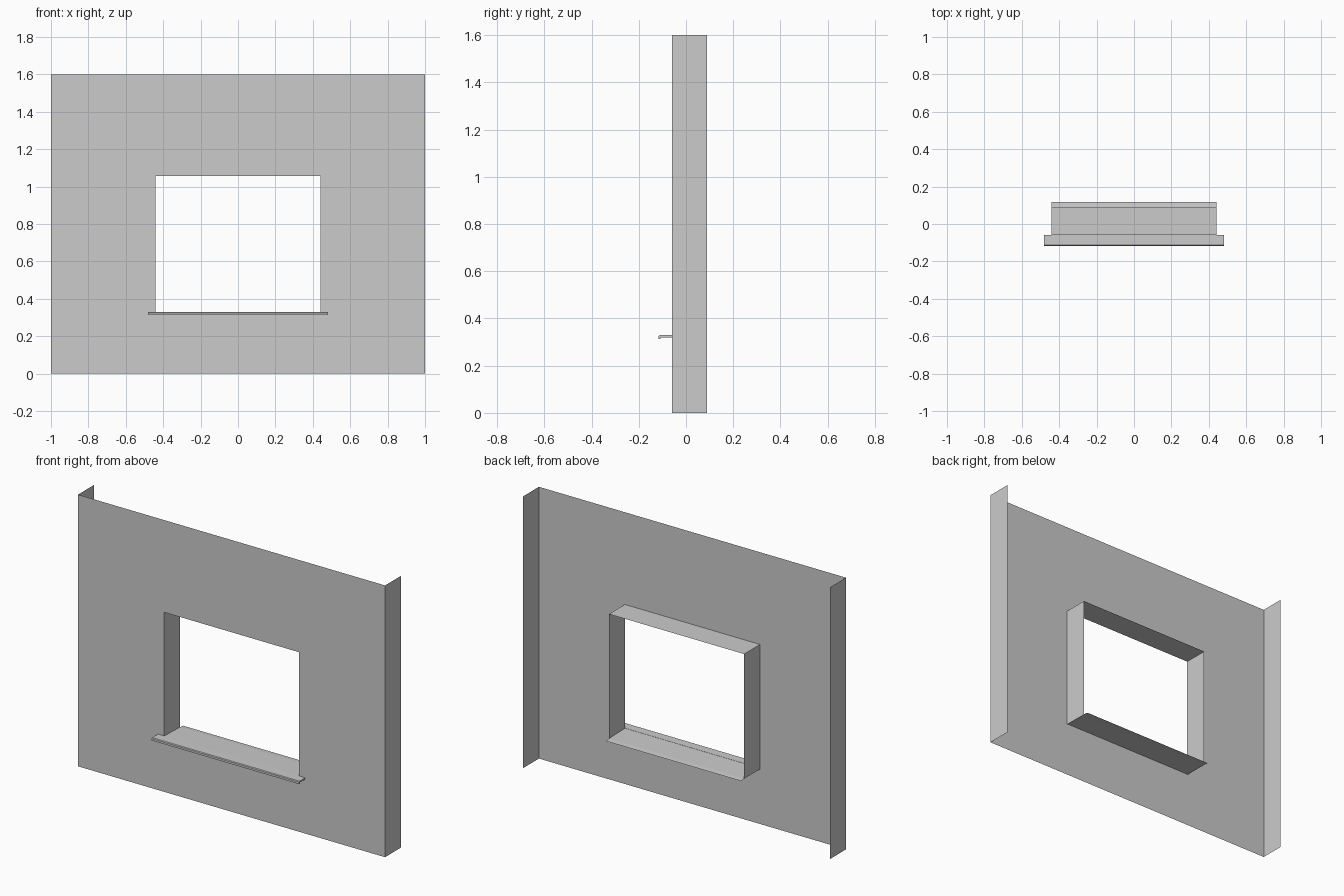
import bpy

if "Cube" in bpy.data.objects:
    bpy.data.objects.remove(bpy.data.objects["Cube"])

X, H = 1.0, 1.6            # wall half width, height
YF, YB = -0.06, 0.088      # front face, rear edge of returns
W, Z0, Z1 = 0.44, 0.323, 1.057  # window opening


def mesh(name, verts, faces):
    me = bpy.data.meshes.new(name)
    me.from_pydata(verts, [], faces)
    me.update()
    ob = bpy.data.objects.new(name, me)
    bpy.context.collection.objects.link(ob)
    return ob


def strip(name, pts, closed=False):
    """Sweep an (x, z) path from the front plane to the rear edge."""
    n = len(pts)
    verts = [(x, y, z) for y in (YF, YB) for x, z in pts]
    faces = [(i, (i + 1) % n, n + (i + 1) % n, n + i)
             for i in range(n if closed else n - 1)]
    return mesh(name, verts, faces)


def extrude_x(name, profile, half, solid):
    """Extrude a (y, z) profile along x, capped when solid."""
    n = len(profile)
    verts = [(x, y, z) for x in (-half, half) for y, z in profile]
    faces = [(i, (i + 1) % n, n + (i + 1) % n, n + i)
             for i in range(n if solid else n - 1)]
    if solid:
        faces += [tuple(reversed(range(n))), tuple(range(n, 2 * n))]
    return mesh(name, verts, faces)


# Wall sheet with a window hole
outer = [(-X, 0), (X, 0), (X, H), (-X, H)]
inner = [(-W, Z0), (W, Z0), (W, Z1), (-W, Z1)]
mesh("wall_face", [(x, YF, z) for x, z in outer + inner],
     [(i, (i + 1) % 4, 4 + (i + 1) % 4, 4 + i) for i in range(4)])

# Open side returns
strip("right_return", [(X, 0), (X, H)])
strip("left_return", [(-X, H), (-X, 0)])

# Window jambs and head
strip("window_reveal", [(-W, Z0), (-W, Z1), (W, Z1), (W, Z0)])

# Sill sheet through the opening, projecting behind the wall
extrude_x("sill_sheet", [(0.118, 0.321), (YB, 0.324), (YF, 0.328)], W, False)

# Projecting sill nose with a drip lip and wider ends
extrude_x("sill_nose", [(YF, 0.329), (-0.113, 0.329), (-0.117, 0.325),
                        (-0.117, 0.313), (-0.109, 0.313), (-0.109, 0.320),
                        (YF, 0.320)], 0.48, True)
